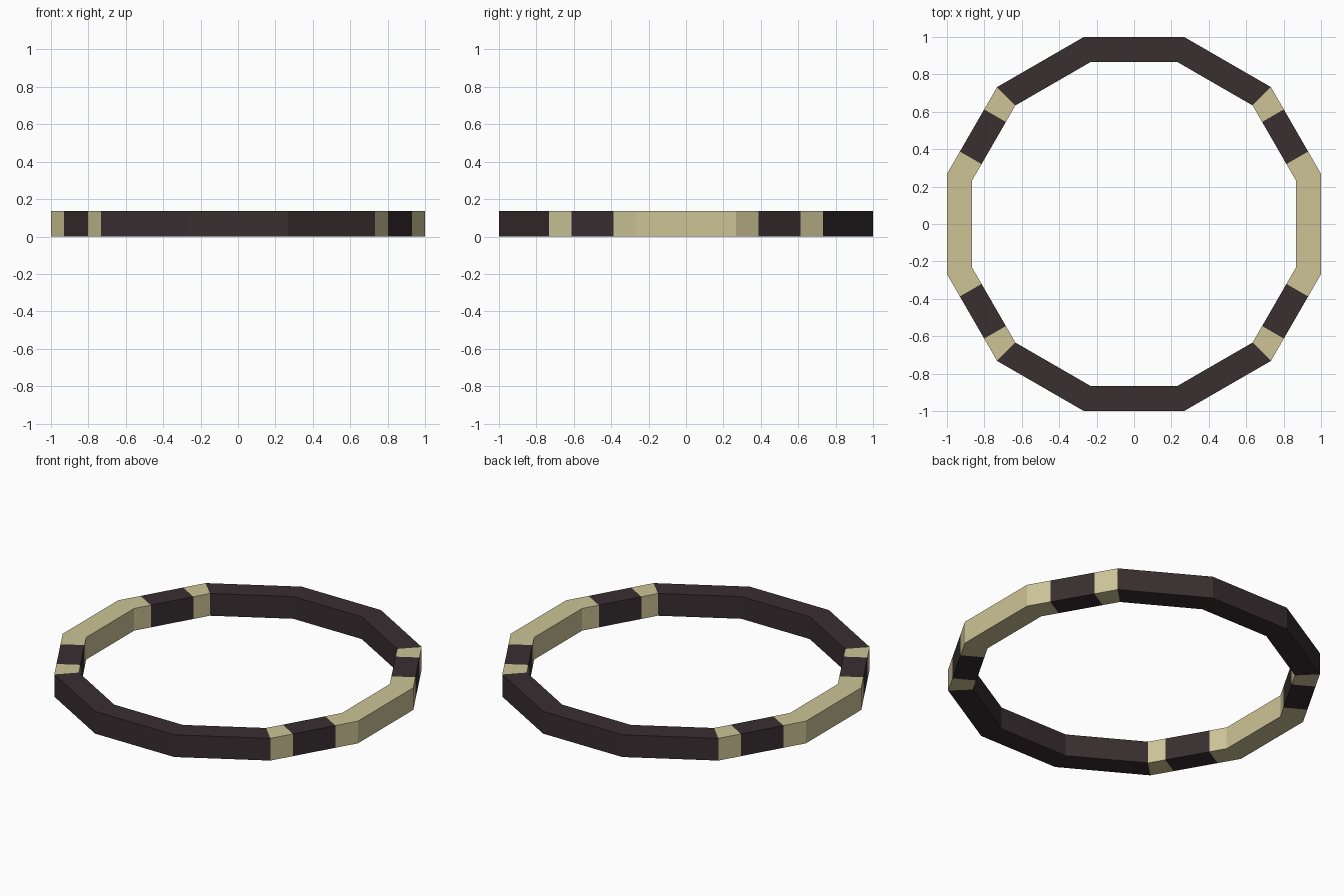
import bpy, bmesh, math
from mathutils import Vector

if "Cube" in bpy.data.objects:
    bpy.data.objects.remove(bpy.data.objects["Cube"])

OUTER, INNER, HEIGHT = 1.0, 0.866, 0.136   # distances to the flats, ring height
CUT = 0.13                                 # half length of the dark inlay on slanted sides


def material(name, rgb):
    m = bpy.data.materials.new(name)
    m.diffuse_color = (*rgb, 1)
    m.use_nodes = True
    m.node_tree.nodes["Principled BSDF"].inputs["Base Color"].default_value = m.diffuse_color
    return m


dark = material("dark brown", (0.0395, 0.0273, 0.0296))
tan = material("pale tan", (0.610, 0.552, 0.305))

# Stations around the twelve-sided ring: (outer xy, inner xy, colour of following section)
stations = []
for k in range(12):
    a = math.radians(30 * k)
    n, t = Vector((math.cos(a), math.sin(a))), Vector((-math.sin(a), math.cos(a)))
    corner = math.tan(math.radians(15))
    start = (n * OUTER - t * OUTER * corner, n * INNER - t * INNER * corner)
    if k % 6 == 0:                         # left and right sides: all tan
        stations.append((*start, 1))
    elif k % 6 in (1, 5):                  # slanted sides: tan, dark, tan
        stations.append((*start, 1))
        for s, colour in ((-CUT, 0), (CUT, 1)):
            stations.append((n * OUTER + t * s, n * INNER + t * s, colour))
    else:                                  # front and back sides: all dark
        stations.append((*start, 0))

# Ring: a square section at each station, joined all round
bm = bmesh.new()
loops = [[bm.verts.new((p.x, p.y, z)) for p, z in
          ((o, 0), (o, HEIGHT), (i, HEIGHT), (i, 0))] for o, i, _ in stations]
for s, (_, _, colour) in enumerate(stations):
    a, b = loops[s], loops[(s + 1) % len(loops)]
    for j in range(4):
        f = bm.faces.new((a[j], b[j], b[(j + 1) % 4], a[(j + 1) % 4]))
        f.material_index = colour
bmesh.ops.recalc_face_normals(bm, faces=bm.faces)

mesh = bpy.data.meshes.new("ring")
bm.to_mesh(mesh)
bm.free()
mesh.materials.append(dark)
mesh.materials.append(tan)
bpy.context.collection.objects.link(bpy.data.objects.new("ring", mesh))
